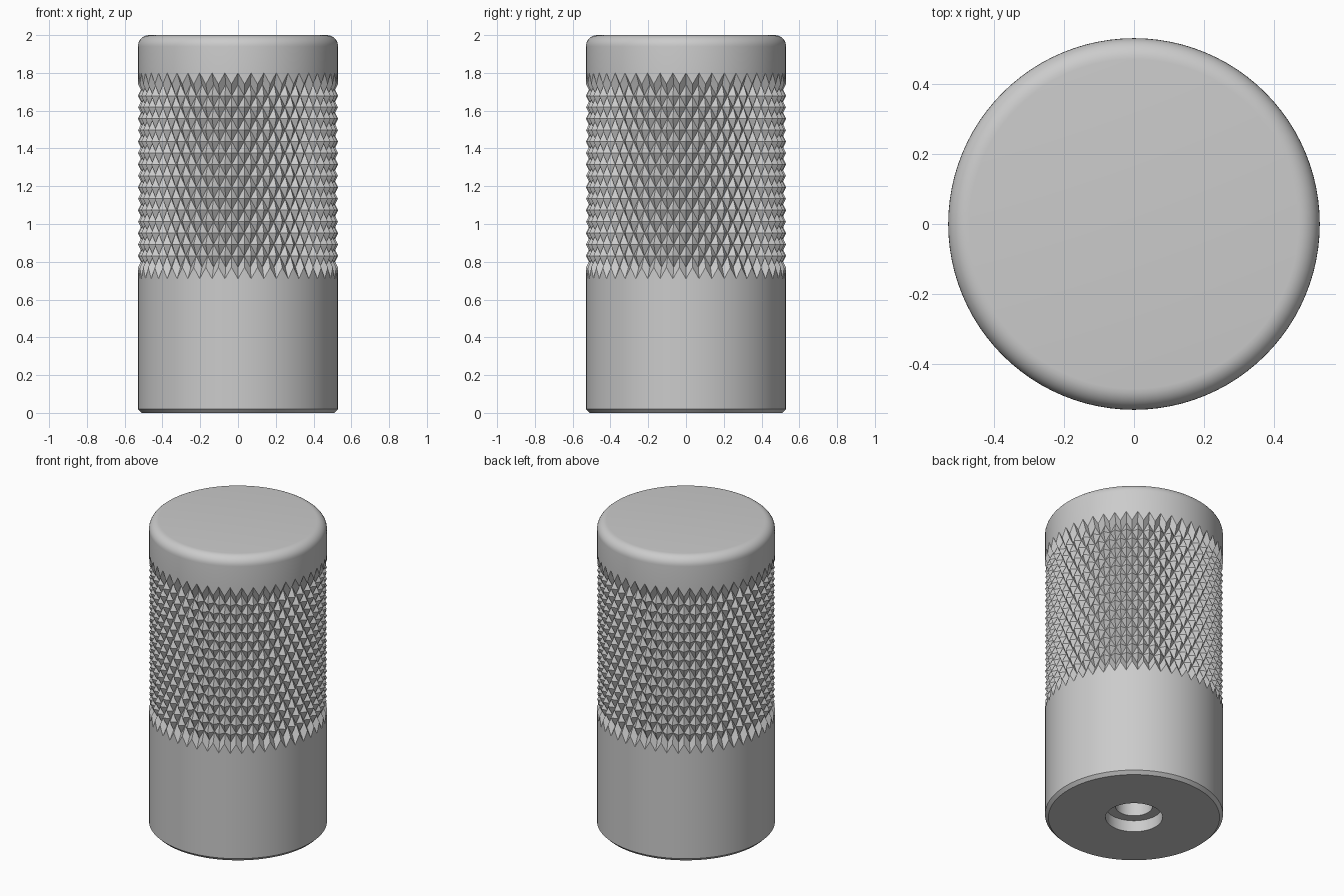
import bpy, bmesh
from math import sin, cos, pi

if "Cube" in bpy.data.objects:
    bpy.data.objects.remove(bpy.data.objects["Cube"])

R = 0.53            # outer radius
DEPTH = 0.03        # knurl groove depth
TEETH = 48          # knurl teeth around
SEG = TEETH * 2
Z0, Z1, ROWS = 0.71, 1.80, 18

bm = bmesh.new()


def ring(radius, z):
    """One ring of vertices; radius is a number or a function of the column."""
    f = radius if callable(radius) else (lambda i: radius)
    return [bm.verts.new((f(i) * cos(2 * pi * i / SEG), f(i) * sin(2 * pi * i / SEG), z))
            for i in range(SEG)]


def bridge(low, high):
    for i in range(SEG):
        k = (i + 1) % SEG
        bm.faces.new((low[i], low[k], high[k], high[i]))


def bridge_knurl(low, high, j):
    """Triangulated strip: groove diagonals inside, flush triangles at both ends."""
    end = j in (0, ROWS - 1)
    for i in range(SEG):
        k = (i + 1) % SEG
        a, b, c, d = low[i], low[k], high[k], high[i]
        if ((i + j) % 2 == 0) == end:
            tris = ((a, b, c), (a, c, d))
        else:
            tris = ((a, b, d), (b, c, d))
        for t in tris:
            bm.faces.new(t)


# stepped blind hole, underside, chamfer and plain lower barrel
lower = [(0.11, 0.8), (0.11, 0.075), (0.17, 0.075), (0.17, 0.0), (R - 0.02, 0.0), (R, 0.02)]
prev = ring(*lower[0])
bm.faces.new(prev)
for p in lower[1:]:
    cur = ring(*p)
    bridge(prev, cur)
    prev = cur

# knurled grip: alternating peaks and valleys
start = ring(R, Z0)
bridge(prev, start)
prev = start
for j in range(1, ROWS + 1):
    z = Z0 + (Z1 - Z0) * j / ROWS
    if j == ROWS:
        cur = ring(R, z)
    else:
        cur = ring(lambda i: R if (i + j) % 2 == 0 else R - DEPTH, z)
    bridge_knurl(prev, cur, j - 1)
    prev = cur

# plain collar with rounded top edge
F = 0.06
for s in range(9):
    t = s / 8 * pi / 2
    cur = ring(R - F + F * cos(t), 2 - F + F * sin(t))
    bridge(prev, cur)
    prev = cur
bm.faces.new(prev)

bmesh.ops.recalc_face_normals(bm, faces=bm.faces)
mesh = bpy.data.meshes.new("knurled_knob")
bm.to_mesh(mesh)
bm.free()
knob = bpy.data.objects.new("knurled_knob", mesh)
bpy.context.collection.objects.link(knob)
bpy.context.view_layer.objects.active = knob
knob.select_set(True)
bpy.ops.object.shade_smooth_by_angle(angle=pi / 9)
